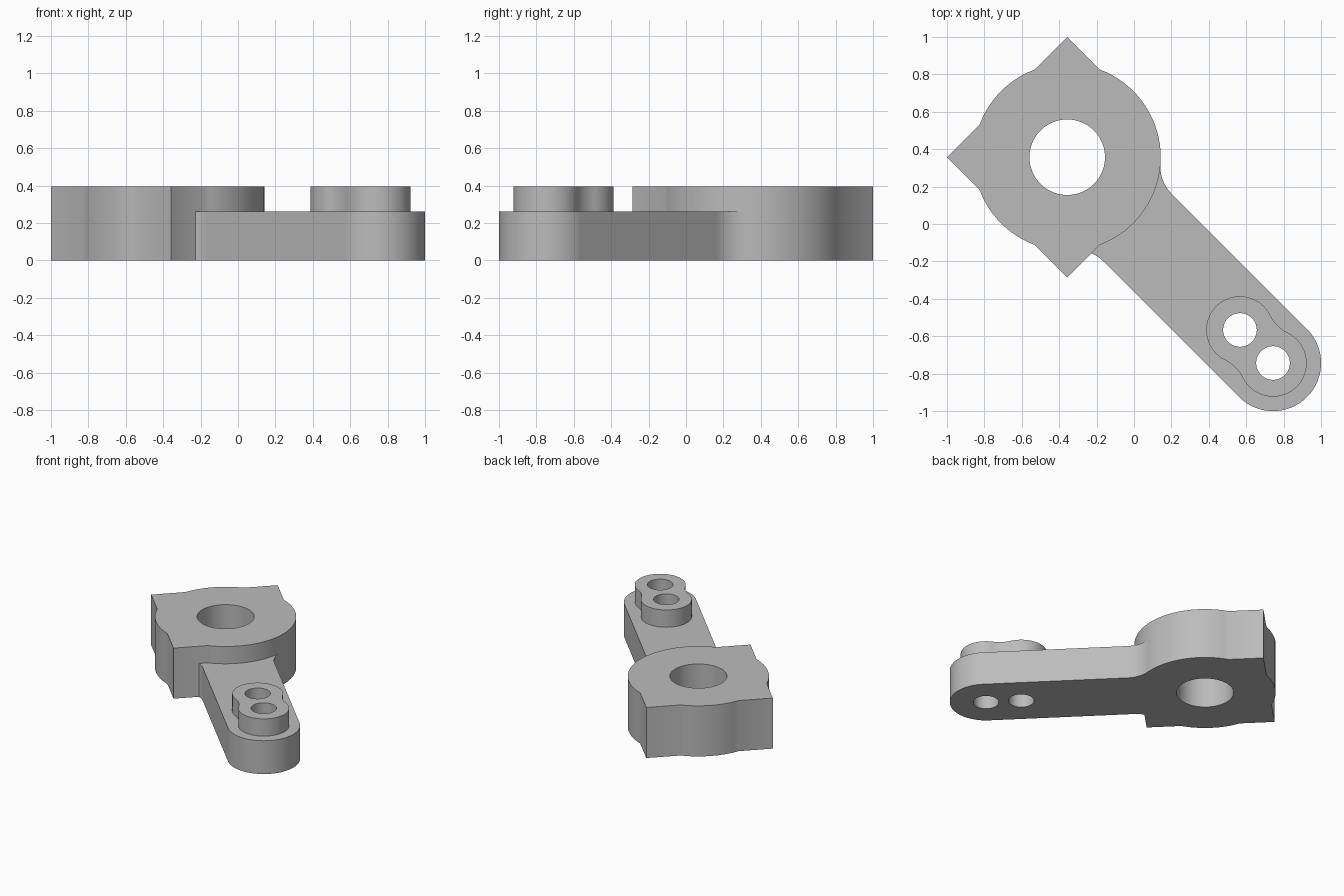
import bpy
import bmesh
from math import sin, cos, asin, atan2, sqrt, pi, radians
from mathutils import Vector

old = bpy.data.objects.get("Cube")
if old:
    bpy.data.objects.remove(old, do_unlink=True)

grey = bpy.data.materials.new("plain grey")
grey.use_nodes = True
grey.diffuse_color = (0.5, 0.5, 0.5, 1)
grey.node_tree.nodes["Principled BSDF"].inputs["Base Color"].default_value = (0.5, 0.5, 0.5, 1)

# Main dimensions; the arm runs along local +x from the hub centre
HUB_R, CORNER_R, BORE_R = 0.5, 0.643, 0.202
ARM_R, BOSS_R, PIN_R, FILLET = 0.257, 0.18, 0.09, 0.2
END, INNER = 1.556, 1.306
ARM_TOP, TOP = 0.26, 0.395
HUB_CENTRE = (-0.357, 0.357)


def arc(x, y, r, start, end):
    n = max(4, int(abs(end - start) / radians(4)))
    return [(x + r * cos(start + (end - start) * i / n),
             y + r * sin(start + (end - start) * i / n)) for i in range(n + 1)]


def circle(x, y, r):
    return arc(x, y, r, 0, 2 * pi)


def plate(name, loops, bottom, top):
    """Fill an outline with holes and extrude it upwards."""
    bm = bmesh.new()
    for loop in loops:
        verts = [bm.verts.new((x, y, 0)) for x, y in loop]
        for a, b in zip(verts, verts[1:] + verts[:1]):
            bm.edges.new((a, b))
    bmesh.ops.remove_doubles(bm, verts=bm.verts[:], dist=0.0005)
    bmesh.ops.triangle_fill(bm, edges=bm.edges[:], use_beauty=True, normal=(0, 0, 1))
    grown = bmesh.ops.extrude_face_region(bm, geom=bm.faces[:])["geom"]
    moved = [g for g in grown if isinstance(g, bmesh.types.BMVert)]
    bmesh.ops.translate(bm, verts=moved, vec=Vector((0, 0, top - bottom)))
    bmesh.ops.recalc_face_normals(bm, faces=bm.faces[:])
    mesh = bpy.data.meshes.new(name)
    bm.to_mesh(mesh)
    bm.free()
    mesh.materials.append(grey)
    obj = bpy.data.objects.new(name, mesh)
    bpy.context.collection.objects.link(obj)
    obj.location = (*HUB_CENTRE, bottom)
    obj.rotation_euler.z = -pi / 4
    bpy.ops.object.select_all(action="DESELECT")
    obj.select_set(True)
    bpy.context.view_layer.objects.active = obj
    bpy.ops.object.shade_smooth_by_angle(angle=radians(30))
    return obj


# Hub: a disc with three square corners and a bore
spread = pi / 4 - atan2(sqrt(HUB_R ** 2 - CORNER_R ** 2 / 2), CORNER_R / sqrt(2))
corners = [radians(a) for a in (135, 225, 315)]
hub = []
for here, after in zip(corners, corners[1:] + [corners[0] + 2 * pi]):
    hub.append((CORNER_R * cos(here), CORNER_R * sin(here)))
    hub += arc(0, 0, HUB_R, here + spread, after - spread)
plate("hub", [hub, circle(0, 0, BORE_R)], 0, TOP)

# Arm: rounded end, filleted into the hub on both sides
blend = asin((ARM_R + FILLET) / (HUB_R + FILLET))
fx, fy = (HUB_R + FILLET) * cos(blend), ARM_R + FILLET
arm = arc(END, 0, ARM_R, -pi / 2, pi / 2)
arm += arc(fx, fy, FILLET, -pi / 2, blend - pi)
arm += arc(0, 0, HUB_R, blend, -blend)
arm += arc(fx, -fy, FILLET, pi - blend, pi / 2)
pin_holes = [circle(x, 0, PIN_R) for x in (INNER, END)]
plate("arm", [arm] + pin_holes, 0, ARM_TOP)

# Boss: two round pads with a blended waist around the pin holes
half, middle = (END - INNER) / 2, (END + INNER) / 2
rise = sqrt((BOSS_R + FILLET) ** 2 - half ** 2)
phi = atan2(rise, -half)
boss = arc(END, 0, BOSS_R, -phi, phi)
boss += arc(middle, rise, FILLET, phi - pi, -phi)
boss += arc(INNER, 0, BOSS_R, pi - phi, pi + phi)
boss += arc(middle, -rise, FILLET, phi, pi - phi)
plate("pin_boss", [boss] + pin_holes, ARM_TOP, TOP)
